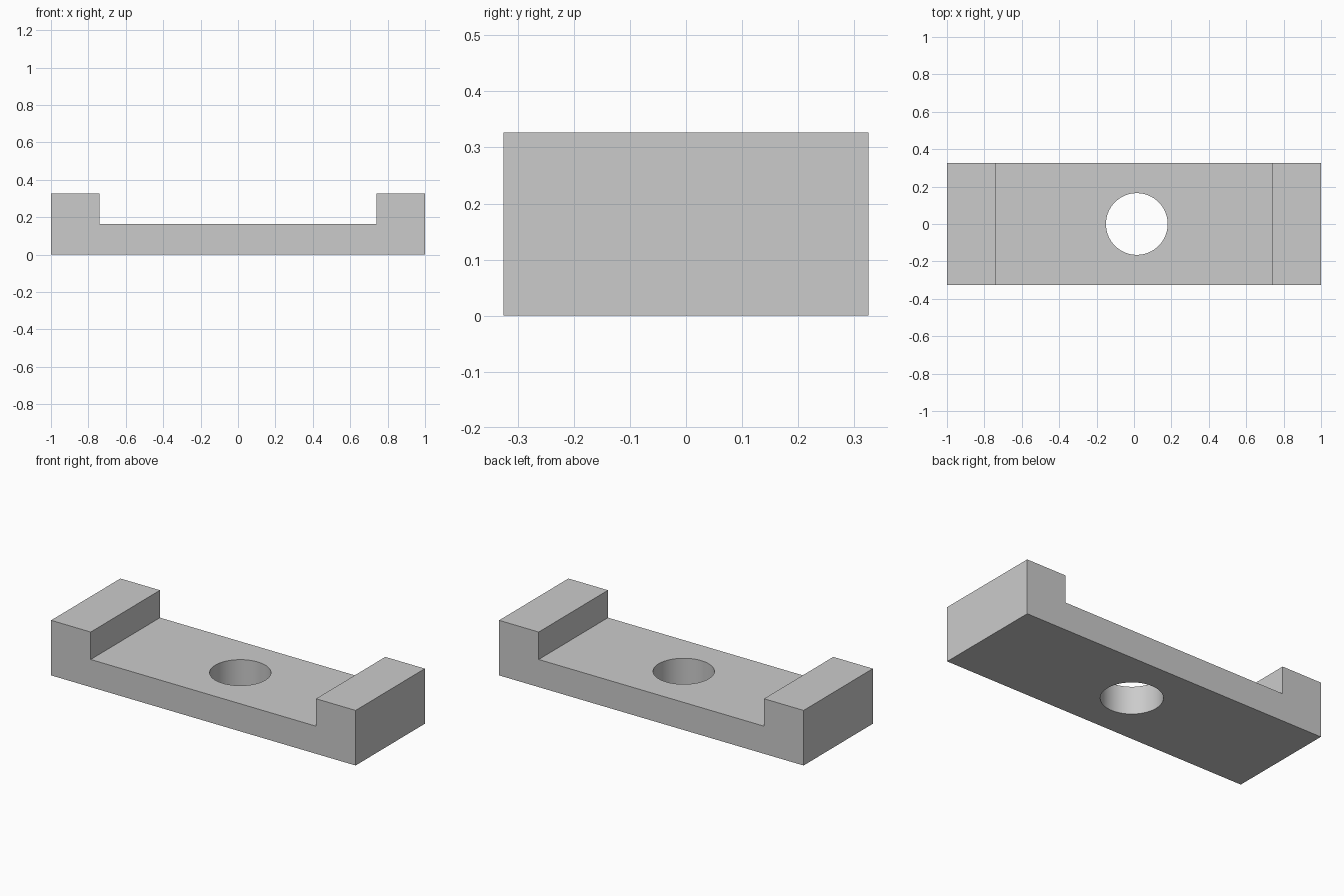
import bpy
import bmesh

cube = bpy.data.objects.get("Cube")
if cube:
    bpy.data.objects.remove(cube, do_unlink=True)

HALF_DEPTH = 0.325
HEIGHT = 0.327
FLOOR = 0.164
INNER = 0.74
HOLE_X = 0.015
HOLE_RADIUS = 0.165

grey = bpy.data.materials.new("plain grey")
grey.use_nodes = True
grey.diffuse_color = (0.6, 0.6, 0.6, 1)
grey.node_tree.nodes["Principled BSDF"].inputs["Base Color"].default_value = (0.6, 0.6, 0.6, 1)

# Channel bracket: mirrored half profile extruded front to back
half = [(1, 0), (1, HEIGHT), (INNER, HEIGHT), (INNER, FLOOR)]
profile = half + [(-x, z) for x, z in reversed(half)]
bm = bmesh.new()
face = bm.faces.new([bm.verts.new((x, -HALF_DEPTH, z)) for x, z in profile])
extruded = bmesh.ops.extrude_face_region(bm, geom=[face])["geom"]
bmesh.ops.translate(bm, vec=(0, 2 * HALF_DEPTH, 0),
                    verts=[g for g in extruded if isinstance(g, bmesh.types.BMVert)])
bmesh.ops.recalc_face_normals(bm, faces=bm.faces)
mesh = bpy.data.meshes.new("channel_bracket")
bm.to_mesh(mesh)
bm.free()
mesh.materials.append(grey)
bracket = bpy.data.objects.new("channel_bracket", mesh)
bpy.context.collection.objects.link(bracket)

# Round through hole in the floor
bpy.ops.mesh.primitive_cylinder_add(vertices=64, radius=HOLE_RADIUS, depth=1,
                                    location=(HOLE_X, 0, 0.1))
cutter = bpy.context.object
cutter.name = "hole_cutter"
cutter.data.materials.append(grey)
cutter.hide_render = True

cut = bracket.modifiers.new("through_hole", 'BOOLEAN')
cut.operation = 'DIFFERENCE'
cut.solver = 'EXACT'
cut.object = cutter

bpy.ops.object.select_all(action='DESELECT')
bracket.select_set(True)
bpy.context.view_layer.objects.active = bracket
bpy.ops.object.modifier_apply(modifier=cut.name)
bpy.data.objects.remove(cutter, do_unlink=True)
bpy.ops.object.shade_smooth_by_angle()
